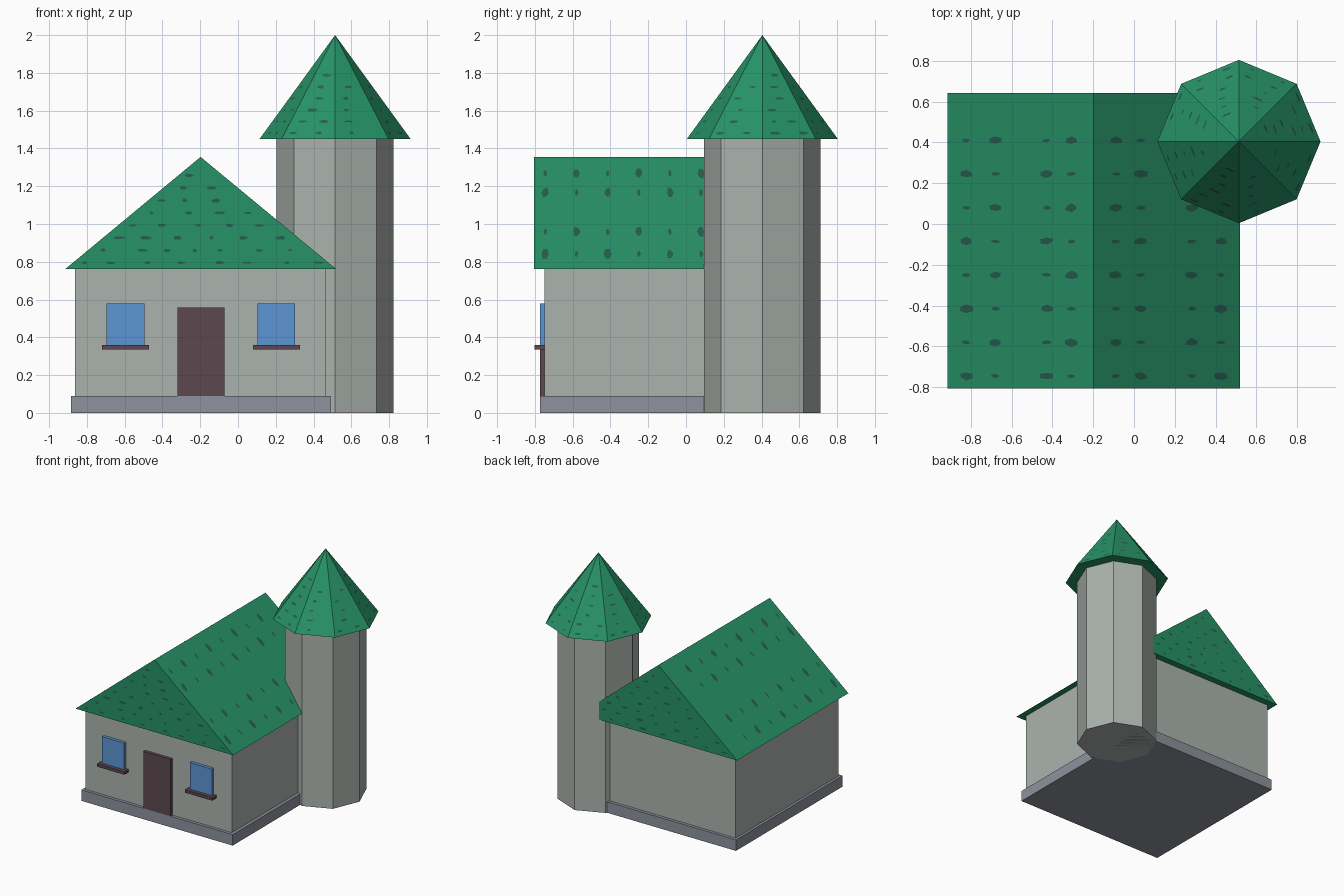
import bpy, bmesh, math, random
from mathutils import Vector

if "Cube" in bpy.data.objects:
    bpy.data.objects.remove(bpy.data.objects["Cube"])

random.seed(4)


def material(name, rgb):
    lin = [((c / 255 + 0.055) / 1.055) ** 2.4 for c in rgb]
    m = bpy.data.materials.new(name)
    m.diffuse_color = (*lin, 1)
    m.use_nodes = True
    m.node_tree.nodes["Principled BSDF"].inputs["Base Color"].default_value = m.diffuse_color
    return m


GREEN = material("roof green", (38, 146, 102))
DARK = material("worn tile", (38, 94, 80))
STONE = material("pale stone", (171, 179, 174))
SLATE = material("plinth grey", (142, 146, 158))
WOOD = material("dark wood", (92, 72, 80))
GLASS = material("window blue", (92, 149, 211))


def finish(name, bm, mat, fix=True):
    if fix:
        bmesh.ops.recalc_face_normals(bm, faces=bm.faces)
    me = bpy.data.meshes.new(name)
    bm.to_mesh(me)
    bm.free()
    me.materials.append(mat)
    ob = bpy.data.objects.new(name, me)
    bpy.context.collection.objects.link(ob)
    return ob


def box(name, lo, hi, mat):
    bm = bmesh.new()
    bmesh.ops.create_cube(bm, size=1)
    for v in bm.verts:
        v.co = [(a + b) / 2 + c * (b - a) for a, b, c in zip(lo, hi, v.co)]
    return finish(name, bm, mat)


def octagon(name, centre, r1, r2, z0, z1, mat):
    bm = bmesh.new()
    bmesh.ops.create_cone(bm, cap_ends=True, segments=8, radius1=r1,
                          radius2=r2, depth=z1 - z0)
    bmesh.ops.remove_doubles(bm, verts=bm.verts, dist=1e-5)
    bmesh.ops.translate(bm, verts=bm.verts,
                        vec=(*centre, (z0 + z1) / 2))
    return finish(name, bm, mat)


def blotch(bm, c, u, v, w, h):
    """Irregular flat six-sided tile mark lying on the plane u, v."""
    n = u.cross(v)
    pts = []
    for k in range(6):
        a = k * math.pi / 3
        s = random.uniform(0.75, 1.15)
        pts.append(bm.verts.new(c + n * 0.002 + u * math.cos(a) * w * s
                                + v * math.sin(a) * h * s))
    bm.faces.new(pts)


def mark_triangle(bm, left, right, apex, rows, step):
    """Rows of dashes across a triangular face, seen from outside."""
    u = (right - left).normalized()
    mid = (left + right) / 2
    v = (apex - mid).normalized()
    width = (right - left).length
    for r in range(rows):
        t = (r + 0.5) / rows
        half = width / 2 * (1 - t) - 0.045
        x = -half + random.uniform(0, step * 0.5)
        while x < half:
            blotch(bm, mid.lerp(apex, t) + u * x, u, v,
                   random.uniform(0.012, 0.034), random.uniform(0.006, 0.011))
            x += step * random.uniform(0.8, 1.4)


# House body
box("plinth", (-0.884, -0.773, 0), (0.493, 0.613, 0.09), SLATE)
box("house_walls", (-0.863, -0.748, 0.09), (0.467, 0.588, 0.762), STONE)

# Gable roof: triangular profile swept front to back
X0, X1, XM, Z0, Z1, Y0, Y1 = -0.914, 0.519, -0.198, 0.762, 1.355, -0.805, 0.642
bm = bmesh.new()
ends = [[bm.verts.new((x, y, z)) for x, z in ((X0, Z0), (X1, Z0), (XM, Z1))]
        for y in (Y0, Y1)]
bm.faces.new(ends[0])
bm.faces.new(ends[1])
for i in range(3):
    j = (i + 1) % 3
    bm.faces.new((ends[0][i], ends[0][j], ends[1][j], ends[1][i]))
finish("house_roof", bm, GREEN)

# Tower and its spire
TC = (0.514, 0.404)
octagon("tower", TC, 0.309, 0.309, 0, 1.45, STONE)
octagon("tower_roof", TC, 0.4, 0, 1.45, 2.0, GREEN)

# Worn tile marks on the house roof
bm = bmesh.new()
mark_triangle(bm, Vector((X0, Y0, Z0)), Vector((X1, Y0, Z0)),
              Vector((XM, Y0, Z1)), 9, 0.15)
mark_triangle(bm, Vector((X1, Y1, Z0)), Vector((X0, Y1, Z0)),
              Vector((XM, Y1, Z1)), 9, 0.15)
for xe, side in ((X0, -1), (X1, 1)):
    v = Vector((XM - xe, 0, Z1 - Z0)).normalized()
    u = Vector((0, side, 0))
    for r in range(8):
        for c, t in enumerate((0.13, 0.33, 0.68, 0.85)):
            big = (r + c) % 2
            p = Vector((xe + (XM - xe) * t, 0.41 - 0.165 * r, Z0 + (Z1 - Z0) * t))
            blotch(bm, p, u, v, 0.02 if big else 0.01, 0.045 if big else 0.03)
finish("house_roof_marks", bm, DARK, fix=False)

# Worn tile marks on the spire
bm = bmesh.new()
rim = [Vector((TC[0] + 0.4 * math.cos(k * math.pi / 4),
               TC[1] + 0.4 * math.sin(k * math.pi / 4), 1.45)) for k in range(8)]
for k in range(8):
    mark_triangle(bm, rim[k], rim[(k + 1) % 8], Vector((*TC, 2.0)), 9, 0.12)
finish("tower_roof_marks", bm, DARK, fix=False)

# Door and the two windows with sills
box("door", (-0.319, -0.773, 0.09), (-0.072, -0.74, 0.557), WOOD)
for name, x in (("left", -0.595), ("right", 0.203)):
    box(name + "_window", (x - 0.1, -0.773, 0.355), (x + 0.1, -0.74, 0.578), GLASS)
    box(name + "_sill", (x - 0.124, -0.803, 0.336), (x + 0.124, -0.74, 0.36), WOOD)
